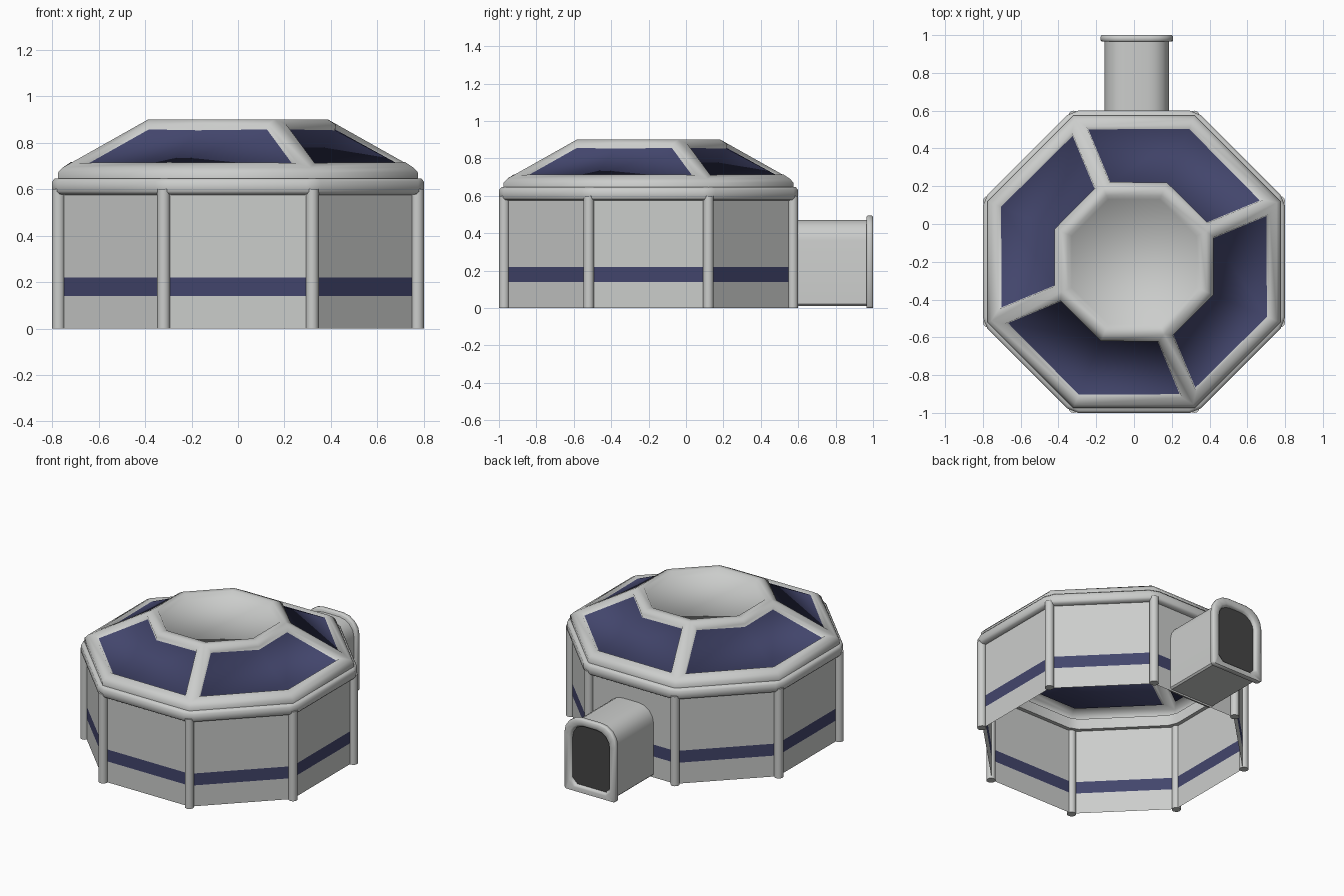
import bpy, bmesh, math
from mathutils import Vector

cube = bpy.data.objects.get("Cube")
if cube:
    bpy.data.objects.remove(cube, do_unlink=True)

CENTRE_Y = -0.2


def material(name, color):
    m = bpy.data.materials.new(name)
    m.use_nodes = True
    m.diffuse_color = (*color, 1)
    bsdf = m.node_tree.nodes["Principled BSDF"]
    bsdf.inputs["Base Color"].default_value = (*color, 1)
    bsdf.inputs["Roughness"].default_value = 0.6
    return m


GREY = material("light grey", (0.6, 0.61, 0.6))
BLUE = material("navy blue", (0.055, 0.06, 0.15))
DARK = material("dark grey", (0.06, 0.06, 0.06))


def finish(name, bm, mats, smooth=True, angle=None):
    """Turn a bmesh into a named object."""
    mesh = bpy.data.meshes.new(name)
    bm.to_mesh(mesh)
    bm.free()
    for m in mats:
        mesh.materials.append(m)
    for p in mesh.polygons:
        p.use_smooth = smooth
    ob = bpy.data.objects.new(name, mesh)
    bpy.context.collection.objects.link(ob)
    if angle:
        bpy.ops.object.select_all(action='DESELECT')
        ob.select_set(True)
        bpy.context.view_layer.objects.active = ob
        bpy.ops.object.shade_smooth_by_angle(angle=math.radians(angle))
    return ob


def octagon(apothem, z, cut=0.0):
    """Octagon with flat sides to the axes; cut trims each corner."""
    pts = []
    for k in range(8):
        a = math.radians(22.5 + 45 * k)
        r = apothem / math.cos(math.pi / 8)
        corner = Vector((r * math.cos(a), r * math.sin(a) + CENTRE_Y, z))
        if not cut:
            pts.append(corner)
            continue
        for side in (-1, 1):
            t = a + side * (math.pi / 2 + math.pi / 8)
            pts.append(corner + cut * Vector((math.cos(t), math.sin(t), 0)))
    return pts


def loft(bm, rings, closed=False):
    """Join successive rings with quads; returns the faces row by row."""
    rows = [[bm.verts.new(p) for p in ring] for ring in rings]
    pairs = list(zip(rows, rows[1:]))
    if closed:
        pairs.append((rows[-1], rows[0]))
    n = len(rows[0])
    faces = [[bm.faces.new((a[i], a[(i + 1) % n], b[(i + 1) % n], b[i]))
              for i in range(n)] for a, b in pairs]
    return rows, faces


# Wall shell with painted stripe
bm = bmesh.new()
_, rows = loft(bm, [octagon(0.765, z) for z in (0, 0.14, 0.22, 0.62)])
for f in rows[1]:
    f.material_index = 1
finish("wall", bm, [GREY, BLUE], smooth=False)

# Round corner columns
for k, p in enumerate(octagon(0.772, 0)):
    bm = bmesh.new()
    circle = [Vector((0.028 * math.cos(i * math.pi / 6),
                      0.028 * math.sin(i * math.pi / 6), 0)) + p for i in range(12)]
    ends, _ = loft(bm, [circle, [c + Vector((0, 0, 0.6)) for c in circle]])
    bm.faces.new(reversed(ends[0]))
    bm.faces.new(ends[1])
    finish(f"column_{k + 1}", bm, [GREY], angle=40)

# Rounded rim on top of the wall
rim = [(0.765, 0.575), (0.79, 0.578), (0.8, 0.59), (0.8, 0.632),
       (0.787, 0.646), (0.74, 0.646), (0.74, 0.575)]
bm = bmesh.new()
loft(bm, [octagon(a, z, 0.035) for a, z in rim], closed=True)
bmesh.ops.recalc_face_normals(bm, faces=bm.faces)
finish("rim", bm, [GREY], angle=50)

# Roof frame with four sunken windows and a sunken top
bm = bmesh.new()
profile = [(0.775, 0.64), (0.775, 0.67), (0.755, 0.692), (0.385, 0.9)]
rings, rows = loft(bm, [octagon(a, z) for a, z in profile])
top = bm.faces.new(rings[-1])
bm.normal_update()


def sink(faces, border, lip, depth):
    bmesh.ops.inset_region(bm, faces=faces, thickness=border, use_even_offset=True)
    bm.normal_update()
    bmesh.ops.inset_region(bm, faces=faces, thickness=lip, depth=-depth,
                           use_even_offset=True)
    bm.normal_update()


slopes = rows[-1]
for k in range(0, 8, 2):
    window = slopes[k:k + 2]
    sink(window, 0.042, 0.008, 0.022)
    for f in window:
        f.material_index = 1
sink([top], 0.035, 0.02, 0.03)
finish("roof", bm, [GREY, BLUE])


# Entrance tunnel at the back
def arch(y, grow, foot):
    """Door outline: round shoulders, foot chamfers the lower corners."""
    mid, half = 0.015, 0.17 + grow
    low, high, r = max(0.0, 0.012 - grow), 0.472 + grow, 0.11 + grow * 0.5
    right = [(half - foot, low), (half, low + foot)]
    right += [(half - r + r * math.cos(t * math.pi / 8),
               high - r + r * math.sin(t * math.pi / 8)) for t in range(5)]
    left = [(-x, z) for x, z in reversed(right)]
    return [Vector((mid + x, y, z)) for x, z in right + left]


bm = bmesh.new()
loft(bm, [arch(0.54, 0, 0.01), arch(0.98, 0, 0.01)])
bmesh.ops.recalc_face_normals(bm, faces=bm.faces)
finish("tunnel", bm, [GREY], angle=35)

# Raised frame around the tunnel mouth
bm = bmesh.new()
section = [(0.965, -0.03), (0.965, 0.015), (0.972, 0.022), (0.993, 0.022),
           (1.0, 0.015), (1.0, -0.015), (0.993, -0.026), (0.975, -0.03)]
loft(bm, [arch(y, g, 0.01 if g > 0 else 0.035) for y, g in section], closed=True)
bmesh.ops.recalc_face_normals(bm, faces=bm.faces)
finish("tunnel_frame", bm, [GREY], angle=50)

# Dark door set back in the frame
bm = bmesh.new()
door = bm.faces.new([bm.verts.new(p) for p in arch(0.978, -0.025, 0.035)])
bm.normal_update()
if door.normal.y < 0:
    door.normal_flip()
finish("door", bm, [DARK], smooth=False)
